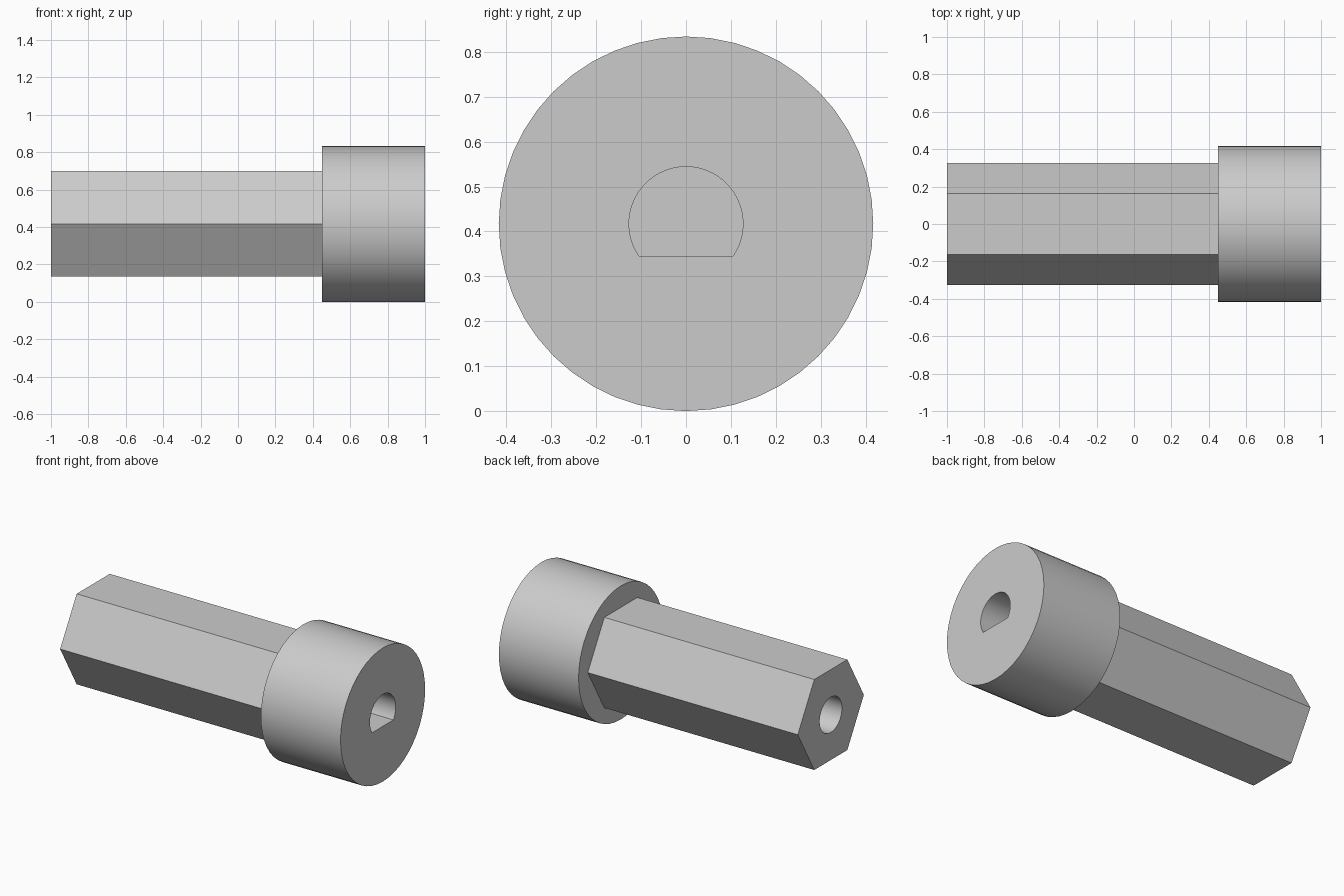
import bpy, bmesh, math
from mathutils import Vector

cube = bpy.data.objects.get("Cube")
if cube:
    bpy.data.objects.remove(cube, do_unlink=True)

RADIUS = 0.417      # head radius, also the height of the axis
HEAD_START = 0.45

grey = bpy.data.materials.new("plain grey")
grey.use_nodes = True
colour = (0.6, 0.6, 0.6, 1)
grey.diffuse_color = colour
grey.node_tree.nodes["Principled BSDF"].inputs["Base Color"].default_value = colour


def ring(radius, sides):
    """Regular polygon in the YZ plane, first corner on +y."""
    return [(radius * math.cos(math.tau * i / sides),
             radius * math.sin(math.tau * i / sides)) for i in range(sides)]


def d_outline(radius, flat, steps):
    """Circle with its underside cut flat at the given depth."""
    start = -math.asin(flat / radius)
    sweep = math.pi - 2 * start
    return [(radius * math.cos(start + sweep * i / steps),
             radius * math.sin(start + sweep * i / steps)) for i in range(steps + 1)]


def prism(name, outline, x0, x1):
    """Extrude a YZ outline along x."""
    bm = bmesh.new()
    face = bm.faces.new([bm.verts.new((x0, y, z + RADIUS)) for y, z in outline])
    extruded = bmesh.ops.extrude_face_region(bm, geom=[face], use_keep_orig=True)
    moved = [v for v in extruded["geom"] if isinstance(v, bmesh.types.BMVert)]
    bmesh.ops.translate(bm, verts=moved, vec=Vector((x1 - x0, 0, 0)))
    bmesh.ops.recalc_face_normals(bm, faces=bm.faces)
    mesh = bpy.data.meshes.new(name)
    bm.to_mesh(mesh)
    bm.free()
    mesh.materials.append(grey)
    obj = bpy.data.objects.new(name, mesh)
    bpy.context.collection.objects.link(obj)
    return obj


def combine(target, other, operation):
    """Apply a boolean and discard the helper."""
    mod = target.modifiers.new("boolean", "BOOLEAN")
    mod.operation = operation
    mod.solver = "EXACT"
    mod.object = other
    bpy.context.view_layer.objects.active = target
    bpy.ops.object.modifier_apply(modifier=mod.name)
    bpy.data.objects.remove(other, do_unlink=True)


# Round head joined to the hexagonal shaft
adapter = prism("hex_shaft_adapter", ring(RADIUS, 48), HEAD_START, 1)
combine(adapter, prism("hex_shaft", ring(0.326, 6), -1, HEAD_START + 0.02), "UNION")

# Blind D-shaped socket in the head, blind round hole in the shaft end
combine(adapter, prism("d_socket", d_outline(0.127, 0.072, 36), 0.45, 1.1), "DIFFERENCE")
combine(adapter, prism("round_hole", ring(0.11, 40), -1.1, -0.5), "DIFFERENCE")

# Smooth round walls, sharp edges elsewhere
bpy.ops.object.select_all(action="DESELECT")
adapter.select_set(True)
bpy.context.view_layer.objects.active = adapter
bpy.ops.object.shade_smooth_by_angle(angle=math.radians(30))
